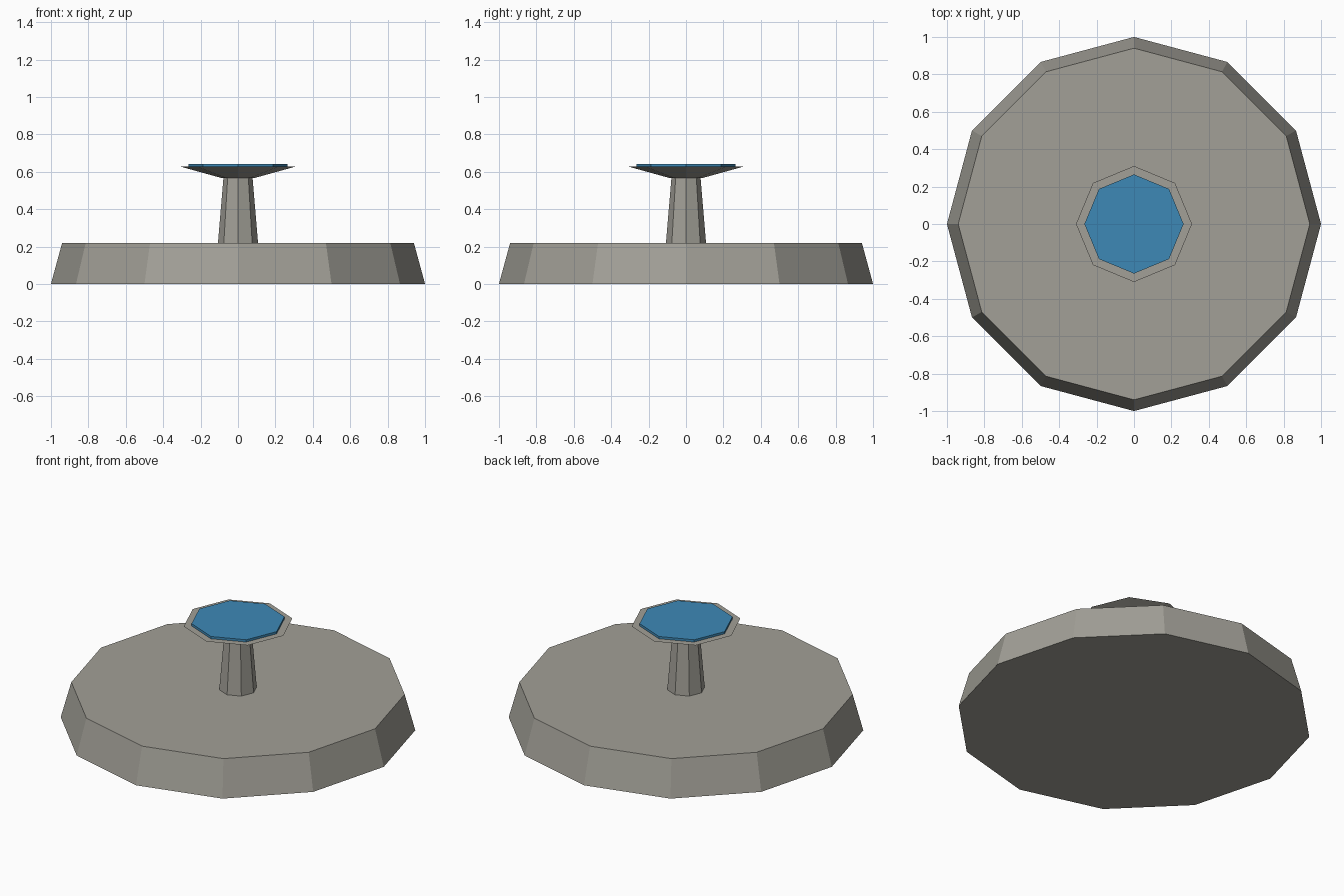
import bpy
import math

if "Cube" in bpy.data.objects:
    bpy.data.objects.remove(bpy.data.objects["Cube"])


def material(name, colour):
    m = bpy.data.materials.new(name)
    m.diffuse_color = (*colour, 1.0)
    m.use_nodes = True
    m.node_tree.nodes["Principled BSDF"].inputs["Base Color"].default_value = m.diffuse_color
    return m


stone = material("warm grey stone", (0.36, 0.35, 0.31))
blue = material("water blue", (0.047, 0.25, 0.47))


def frustum(name, sides, r_bottom, r_top, z0, z1, mat):
    """Flat-sided tapered prism with a corner pointing along +x."""
    ring = [(math.cos(2 * math.pi * i / sides), math.sin(2 * math.pi * i / sides))
            for i in range(sides)]
    verts = [(r * x, r * y, z) for r, z in ((r_bottom, z0), (r_top, z1)) for x, y in ring]
    faces = [(i, (i + 1) % sides, (i + 1) % sides + sides, i + sides) for i in range(sides)]
    faces += [tuple(reversed(range(sides))), tuple(range(sides, 2 * sides))]
    mesh = bpy.data.meshes.new(name)
    mesh.from_pydata(verts, [], faces)
    mesh.materials.append(mat)
    obj = bpy.data.objects.new(name, mesh)
    bpy.context.collection.objects.link(obj)
    return obj


# Broad twelve-sided plinth
frustum("base", 12, 1.0, 0.94, 0.0, 0.22, stone)
# Tapered octagonal column
frustum("column", 8, 0.107, 0.078, 0.22, 0.567, stone)
# Flared shallow bowl
frustum("bowl", 8, 0.09, 0.31, 0.567, 0.628, stone)
# Thin water surface resting in the bowl
frustum("water", 8, 0.265, 0.265, 0.622, 0.642, blue)
